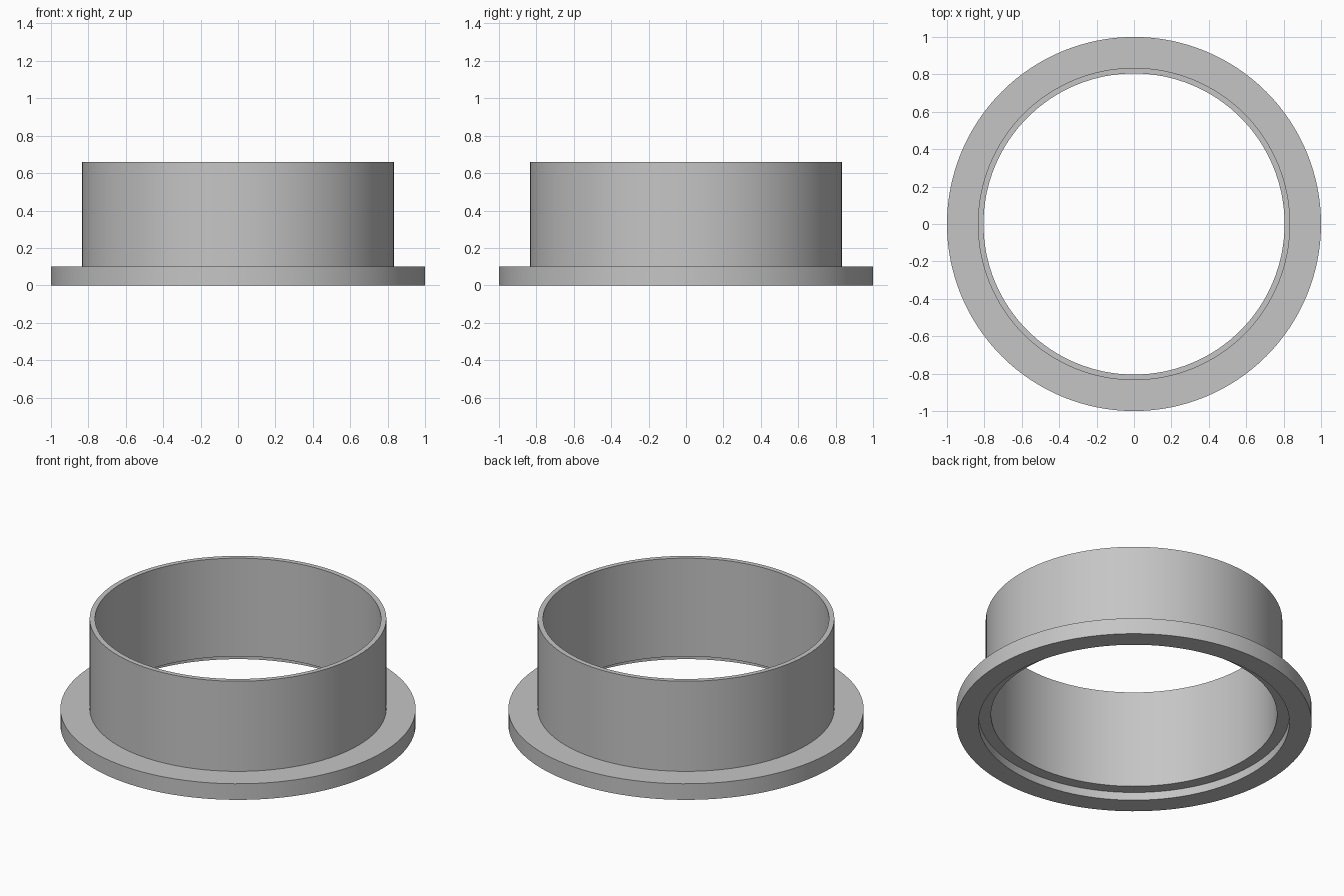
import bpy
import bmesh
from math import pi, radians

cube = bpy.data.objects.get("Cube")
if cube:
    bpy.data.objects.remove(cube, do_unlink=True)

# Single plain grey
grey = bpy.data.materials.new("plain grey")
colour = (0.56, 0.56, 0.56, 1)
grey.diffuse_color = colour
grey.use_nodes = True
grey.node_tree.nodes["Principled BSDF"].inputs["Base Color"].default_value = colour

# Main sizes
FLANGE_R, TUBE_R, BORE_R, RECESS_R = 1.0, 0.835, 0.805, 0.875
HEIGHT, FLANGE_H, RECESS_H = 0.66, 0.10, 0.05

# Closed section (radius, height): flange, tube wall, bore, recess under the flange
section = [
    (RECESS_R, 0), (FLANGE_R, 0), (FLANGE_R, FLANGE_H), (TUBE_R, FLANGE_H),
    (TUBE_R, HEIGHT), (BORE_R, HEIGHT), (BORE_R, RECESS_H), (RECESS_R, RECESS_H),
]


def lathe(name, points, steps=128):
    """Spin a closed section around the z axis."""
    bm = bmesh.new()
    verts = [bm.verts.new((r, 0, z)) for r, z in points]
    edges = [bm.edges.new((v, verts[i - 1])) for i, v in enumerate(verts)]
    bmesh.ops.spin(bm, geom=verts + edges, cent=(0, 0, 0), axis=(0, 0, 1),
                   angle=2 * pi, steps=steps, use_merge=True)
    bmesh.ops.remove_doubles(bm, verts=bm.verts[:], dist=1e-5)
    bmesh.ops.recalc_face_normals(bm, faces=bm.faces[:])
    mesh = bpy.data.meshes.new(name)
    bm.to_mesh(mesh)
    bm.free()
    obj = bpy.data.objects.new(name, mesh)
    bpy.context.collection.objects.link(obj)
    return obj


# Flanged sleeve
sleeve = lathe("flanged_sleeve", section)
sleeve.data.materials.append(grey)
bpy.ops.object.select_all(action="DESELECT")
sleeve.select_set(True)
bpy.context.view_layer.objects.active = sleeve
bpy.ops.object.shade_smooth_by_angle(angle=radians(30))
